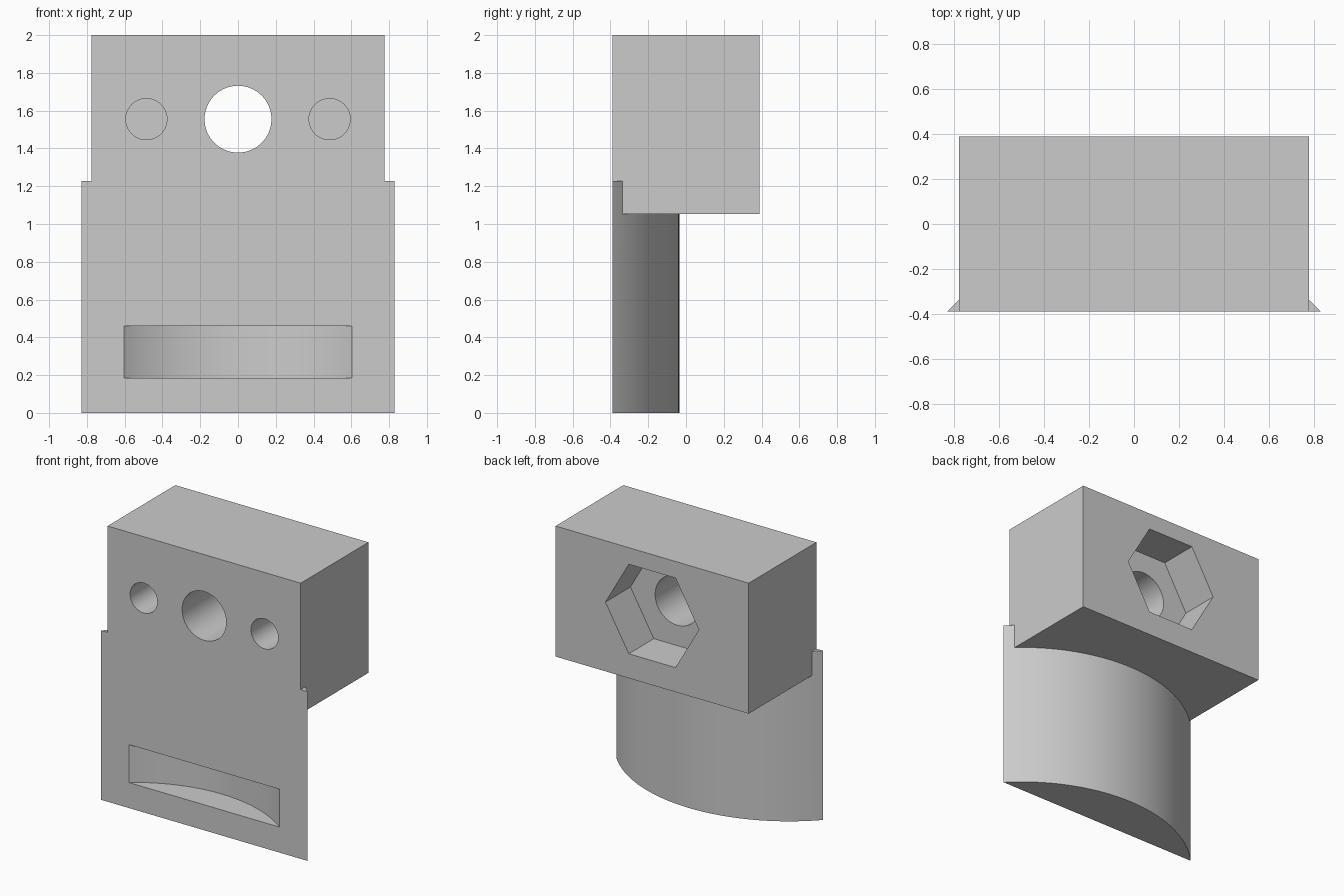
import bpy, bmesh, math

if "Cube" in bpy.data.objects:
    bpy.data.objects.remove(bpy.data.objects["Cube"], do_unlink=True)

FRONT, BACK = -0.388, 0.388
HOLE_Z = 1.555
ARC_CENTRE = -1.183      # shared centre of the curved back and the slot wall

grey = bpy.data.materials.new("light_grey")
grey.use_nodes = True
grey.diffuse_color = (0.6, 0.6, 0.6, 1)
grey.node_tree.nodes["Principled BSDF"].inputs["Base Color"].default_value = (0.6, 0.6, 0.6, 1)


def prism(name, points, low, high, along_y=False):
    """Extrude a closed profile up z, or along y when the profile is in x and z."""
    bm = bmesh.new()
    place = (lambda a, b, h: (a, h, b)) if along_y else (lambda a, b, h: (a, b, h))
    rings = [[bm.verts.new(place(a, b, h)) for a, b in points] for h in (low, high)]
    for ring in rings:
        bm.faces.new(ring)
    for i in range(len(points)):
        j = (i + 1) % len(points)
        bm.faces.new((rings[0][i], rings[0][j], rings[1][j], rings[1][i]))
    bmesh.ops.recalc_face_normals(bm, faces=bm.faces)
    mesh = bpy.data.meshes.new(name)
    bm.to_mesh(mesh)
    bm.free()
    mesh.materials.append(grey)
    obj = bpy.data.objects.new(name, mesh)
    bpy.context.collection.objects.link(obj)
    return obj


def rectangle(x, low, high):
    return [(-x, low), (x, low), (x, high), (-x, high)]


def polygon(x, z, radius, sides):
    return [(x + radius * math.cos(math.tau * i / sides),
             z + radius * math.sin(math.tau * i / sides)) for i in range(sides)]


def bow(half_width, steps=48):
    """Circular segment bulging to the back, with a straight skirt past the front."""
    radius = math.hypot(half_width, FRONT - ARC_CENTRE)
    half = math.asin(half_width / radius)
    arc = [(radius * math.sin(half * (1 - 2 * i / steps)),
            ARC_CENTRE + radius * math.cos(half * (1 - 2 * i / steps)))
           for i in range(steps + 1)]
    return arc + [(-half_width, FRONT - 0.1), (half_width, FRONT - 0.1)]


def combine(body, tool, operation):
    mod = body.modifiers.new(tool.name, 'BOOLEAN')
    mod.operation, mod.solver, mod.object = operation, 'EXACT', tool
    bpy.context.view_layer.objects.active = body
    bpy.ops.object.modifier_apply(modifier=mod.name)
    bpy.data.objects.remove(tool, do_unlink=True)


# Clamp block joined to the curved plate
body = prism("mounting_bracket", rectangle(0.775, FRONT - 0.2, BACK), 1.053, 2.0)
combine(body, prism("curved_plate", bow(0.828), 0, 1.228), 'UNION')

# Flat front, slot, bolt hole, nut pocket and two blind holes
cutters = [
    prism("front_trim", rectangle(2, -1, 3), FRONT - 1, FRONT, True),
    prism("slot", bow(0.604), 0.185, 0.46),
    prism("bolt_hole", polygon(0, HOLE_Z, 0.177, 64), -1, 1, True),
    prism("nut_pocket", polygon(0, HOLE_Z, 0.375, 6), BACK - 0.287, 1, True),
]
for side in (-1, 1):
    cutters.append(prism("pin_hole", polygon(side * 0.485, HOLE_Z, 0.109, 48),
                         FRONT - 0.1, FRONT + 0.5, True))
for cutter in cutters:
    combine(body, cutter, 'DIFFERENCE')

# Smooth the round walls and keep the edges crisp
bpy.ops.object.select_all(action='DESELECT')
body.select_set(True)
bpy.context.view_layer.objects.active = body
bpy.ops.object.shade_smooth_by_angle(angle=math.radians(30))
